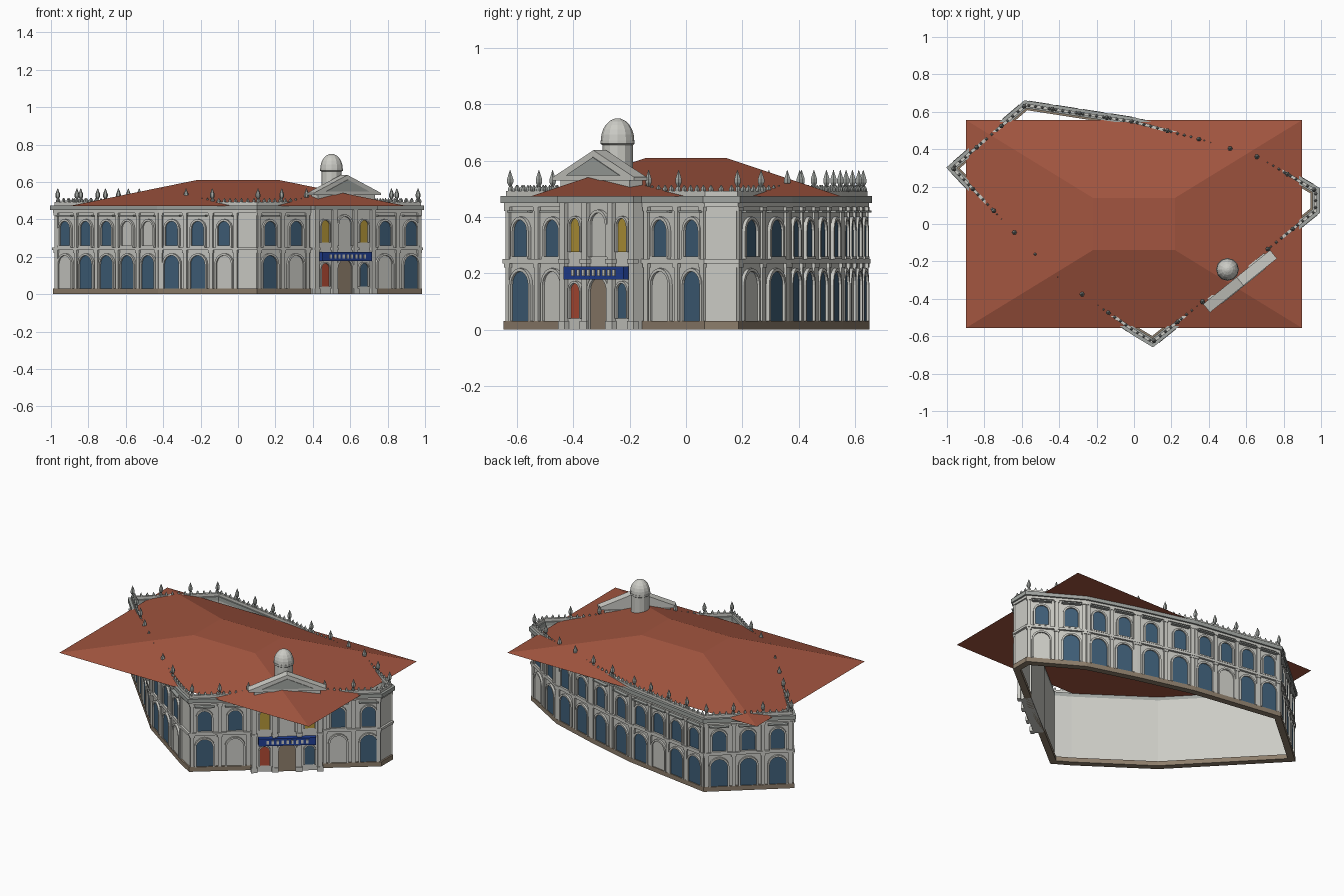
import bpy, bmesh, math
from mathutils import Matrix, Vector

cube = bpy.data.objects.get("Cube")
if cube:
    bpy.data.objects.remove(cube)


def material(name, rgb):
    m = bpy.data.materials.new(name)
    m.use_nodes = True
    m.diffuse_color = (*rgb, 1)
    m.node_tree.nodes["Principled BSDF"].inputs["Base Color"].default_value = (*rgb, 1)
    return m


STONE = material("pale stone", (.60, .60, .56))
GREY = material("grey stone", (.36, .38, .36))
GLASS = material("blue glass", (.05, .115, .19))
BROWN = material("brown stone", (.27, .21, .15))
TILE = material("red tile", (.36, .09, .05))
YELLOW = material("yellow glass", (.46, .31, .04))
RED = material("red door", (.43, .07, .035))
BLUE = material("sign blue", (.015, .05, .30))

parts = {}


def part(name, mat):
    # One growing mesh per named part
    return parts.setdefault(name, (bmesh.new(), mat))[0]


def prism(bm, M, pts, y0, y1):
    # Outline in local x, z pushed from y0 to y1
    rows = [[bm.verts.new(M @ Vector((x, y, z))) for x, z in pts] for y in (y0, y1)]
    bm.faces.new(rows[0])
    bm.faces.new(rows[1][::-1])
    for i in range(len(pts)):
        j = (i + 1) % len(pts)
        bm.faces.new((rows[0][j], rows[0][i], rows[1][i], rows[1][j]))


def box(bm, M, x0, x1, y0, y1, z0, z1):
    prism(bm, M, [(x0, z0), (x1, z0), (x1, z1), (x0, z1)], y0, y1)


def arch(cx, w, z0, z1, n=10):
    r = w / 2
    return [(cx - r, z0), (cx + r, z0)] + [
        (cx + r * math.cos(math.pi * i / n), z1 - r + r * math.sin(math.pi * i / n))
        for i in range(n + 1)]


def arch_frame(bm, M, cx, w, z0, z1, b, depth):
    # Raised surround, open at the foot
    def path(p):
        return p[1:] + p[:1]
    inner, outer = path(arch(cx, w, z0, z1)), path(arch(cx, w + 2 * b, z0, z1 + b))
    loops = [[bm.verts.new(M @ Vector((x, y, z))) for x, z in p]
             for p, y in ((inner, 0), (inner, -depth), (outer, -depth), (outer, 0))]
    for a, c in zip(loops, loops[1:]):
        for i in range(len(a) - 1):
            bm.faces.new((a[i], a[i + 1], c[i + 1], c[i]))


def window(M, cx, w, z0, z1, kind, frame=.011):
    names = {GLASS: "window_glass", STONE: "blind_arches", YELLOW: "yellow_windows",
             RED: "red_door", BROWN: "main_door"}
    prism(part(names[kind], kind), M, arch(cx, w, z0, z1), -.004, 0)
    arch_frame(part("window_surrounds", STONE), M, cx, w, z0, z1, frame, .013)


def lathe(bm, centre, profile, sides=8):
    rings = [[bm.verts.new(centre + Vector((r * math.cos(a), r * math.sin(a), z)))
              for a in (2 * math.pi * i / sides for i in range(sides))] for r, z in profile]
    for a, c in zip(rings, rings[1:]):
        for i in range(sides):
            j = (i + 1) % sides
            bm.faces.new((a[i], a[j], c[j], c[i]))
    bm.faces.new(rings[0][::-1])
    bm.faces.new(rings[-1])


# Footprint, anticlockwise from the left corner
plan = [Vector(p) for p in [
    (-.975, .30), (-.42, -.28), (0, -.575), (.1, -.635), (.975, .07), (.975, .18),
    (.67, .36), (.36, .455), (0, .55), (-.58, .64)]]
N = len(plan)


def offset(d):
    out = []
    for i, p in enumerate(plan):
        a, c = (p - plan[i - 1]).normalized(), (plan[(i + 1) % N] - p).normalized()
        n1, n2 = Vector((a.y, -a.x)), Vector((c.y, -c.x))
        out.append(p + (n1 + n2) * d / (1 + n1.dot(n2)))
    return out


def band(name, mat, out, inn, z0, z1):
    bm = part(name, mat)
    loops = [[bm.verts.new((p.x, p.y, z)) for p in offset(d)]
             for d, z in ((out, z0), (out, z1), (inn, z1), (inn, z0))]
    for k in range(4):
        a, c = loops[k], loops[(k + 1) % 4]
        for i in range(N):
            j = (i + 1) % N
            bm.faces.new((a[i], a[j], c[j], c[i]))


# Continuous walls and mouldings
band("plinth", BROWN, .010, -.03, 0, .03)
band("walls", STONE, 0, -.02, .03, .45)
band("string_course", STONE, .014, -.01, .235, .25)
band("cornice_lower", STONE, .009, -.01, .435, .45)
band("cornice", GREY, .020, -.02, .45, .475)
band("parapet", STONE, .004, -.012, .475, .493)

FINIAL = [(.009, 0), (.009, .012), (.005, .02), (.013, .034), (.013, .046), (.007, .062), (.001, .078)]


def finial(M, x):
    lathe(part("finials", GREY), M @ Vector((x, .004, .488)), FINIAL, 6)


def pilaster(M, x):
    bm = part("pilasters", STONE)
    for z0, z1 in ((.03, .235), (.25, .435)):
        box(bm, M, x - .011, x + .011, -.009, .002, z0, z1)
        box(bm, M, x - .015, x + .015, -.012, .002, z1 - .014, z1)


def bay(M, cx, lower, upper):
    window(M, cx, .098, .03, .207, lower)
    window(M, cx, .080, .258, .39, upper)
    box(part("window_hoods", GREY), M, cx - .058, cx + .058, -.022, .002, .415, .423)
    box(part("window_sills", STONE), M, cx - .05, cx + .05, -.016, .002, .25, .259)


# Bays per side; None marks the entrance side
bays = [5, 3, 0, None, 0, 2, 2, 2, 4, 3]
blind_lower = {(0, 0), (1, 2), (5, 0), (8, 1)}
blind_upper = {(0, 3), (0, 4)}
MID = .57
for s in range(N):
    p, q = plan[s], plan[(s + 1) % N]
    L, d = (q - p).length, (q - p).normalized()
    M = Matrix(((d.x, -d.y, 0, p.x), (d.y, d.x, 0, p.y), (0, 0, 1, 0), (0, 0, 0, 1)))
    if bays[s] is None:
        entrance = M
        for k, t in enumerate((-.485, -.305, .305, .485)):
            bay(M, MID + t, STONE if k in (1, 2) else GLASS, GLASS)
        joints = [.012] + [MID + t for t in (-.395, -.225, .225, .395)] + [L - .012]
    elif bays[s]:
        n = bays[s]
        for k in range(n):
            bay(M, L * (k + .5) / n, STONE if (s, k) in blind_lower else GLASS,
                STONE if (s, k) in blind_upper else GLASS)
        joints = [L * k / n for k in range(n + 1)]
        joints[0], joints[-1] = .012, L - .012
    else:
        joints = []
    for x in joints:
        pilaster(M, x)
    for x in joints[:-1]:
        finial(M, x)
    # Small crenels between the finials
    count = max(2, round(L / .036))
    for k in range(count):
        lathe(part("crenels", GREY), M @ Vector((L * (k + .5) / count, .004, .49)),
              [(.009, 0), (.009, .01), (.001, .024)], 4)

# Entrance block
M = entrance
box(part("entrance_block", STONE), M, MID - .205, MID + .205, -.035, .03, 0, .50)
face = M @ Matrix.Translation((0, -.035, 0))
for t in (-.195, -.072, .072, .195):
    col = part("entrance_pilasters", STONE)
    box(col, face, MID + t - .014, MID + t + .014, -.016, .002, 0, .47)
    box(col, face, MID + t - .019, MID + t + .019, -.02, .002, .235, .25)
    box(col, face, MID + t - .019, MID + t + .019, -.02, .002, 0, .03)
for t, low, high in ((-.133, RED, YELLOW), (.133, GLASS, YELLOW)):
    window(face, MID + t, .056, .04, .165, low, .008)
    window(face, MID + t, .056, .275, .395, high, .008)
window(face, MID, .10, 0, .185, BROWN)
window(face, MID, .085, .258, .415, STONE)
box(part("entrance_cornice", GREY), M, MID - .215, MID + .215, -.056, .03, .45, .475)

# Sign board with plain pale bars
box(part("sign_board", BLUE), face, MID - .17, MID + .17, -.03, 0, .178, .225)
for k in range(9):
    x = MID - .115 + .029 * k
    box(part("sign_bars", STONE), face, x - .007, x + .007, -.034, -.03, .19, .213)

# Pediment
box(part("pediment_base", STONE), M, MID - .195, MID + .195, -.058, 0, .50, .53)
prism(part("pediment", STONE), M,
      [(MID - .23, .53), (MID + .23, .53), (MID + .23, .541), (MID, .637), (MID - .23, .541)], -.066, -.008)
prism(part("pediment_panel", GREY), M,
      [(MID - .15, .548), (MID + .15, .548), (MID, .612)], -.07, -.066)

# Domed turret
dome = [(.066 * math.cos(a), .672 + .078 * math.sin(a))
        for a in (math.pi / 2 * k / 6 for k in range(6))] + [(.008, .75)]
lathe(part("turret", STONE), Vector((.5, -.243, 0)),
      [(.054, .44), (.054, .655), (.061, .66), (.061, .672)] + [(r * .9, z) for r, z in dome], 12)

# Hipped roof with a flat top
bm = part("roof", TILE)
rings = [[bm.verts.new((sx * x, sy * y, z)) for sx, sy in ((-1, -1), (1, -1), (1, 1), (-1, 1))]
         for x, y, z in ((.897, .555, .472), (.22, .14, .61))]
bm.faces.new(rings[0][::-1])
bm.faces.new(rings[1])
for i in range(4):
    j = (i + 1) % 4
    bm.faces.new((rings[0][i], rings[0][j], rings[1][j], rings[1][i]))

# Turn every part into an object
for name, (bm, mat) in parts.items():
    bmesh.ops.recalc_face_normals(bm, faces=bm.faces)
    mesh = bpy.data.meshes.new(name)
    bm.to_mesh(mesh)
    bm.free()
    mesh.materials.append(mat)
    bpy.context.scene.collection.objects.link(bpy.data.objects.new(name, mesh))
